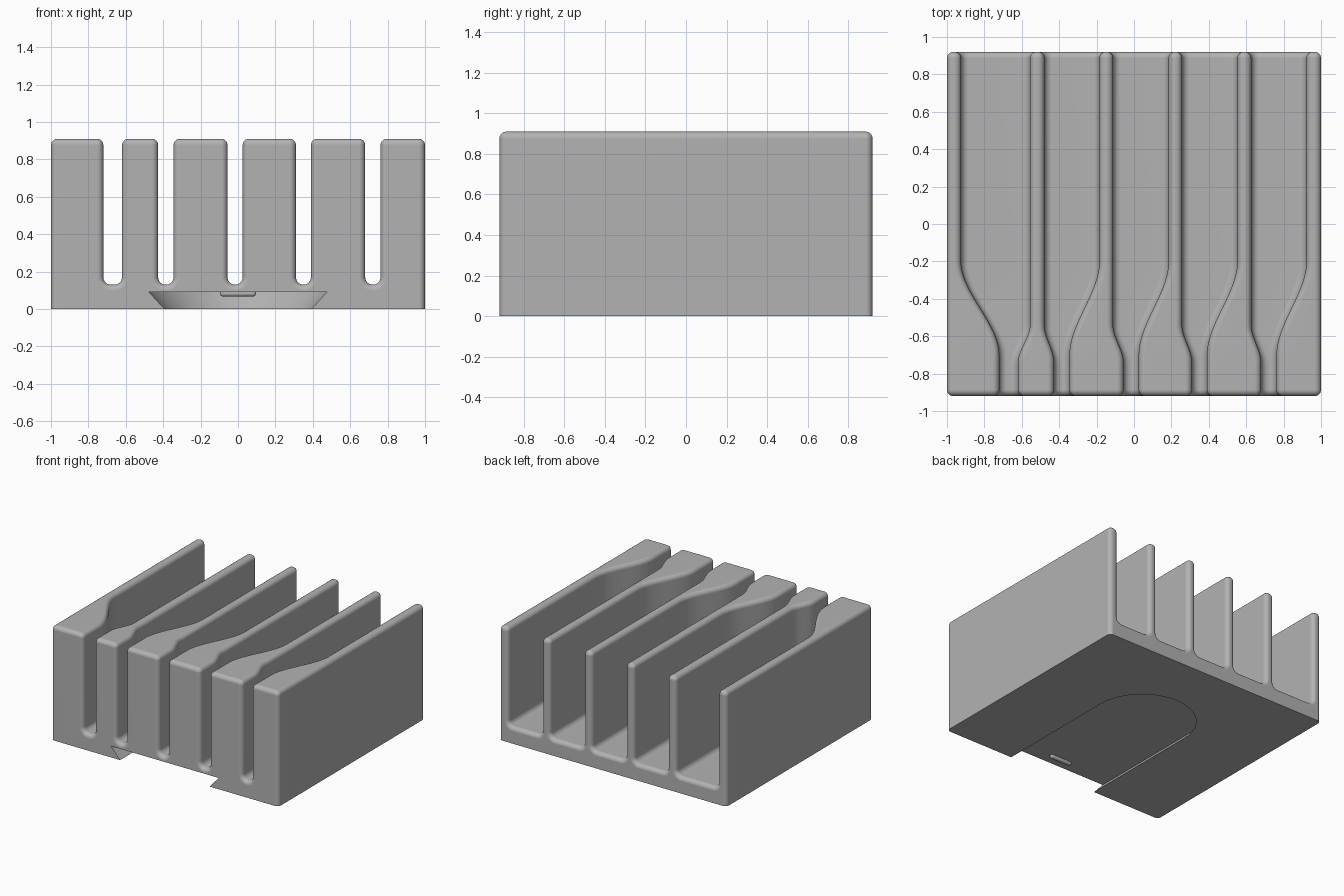
import bpy, bmesh, math

cube = bpy.data.objects.get("Cube")
if cube:
    bpy.data.objects.remove(cube, do_unlink=True)

W, D, H = 1.0, 0.92, 0.91        # half width, half depth, height
FLOOR, FILLET, EDGE = 0.13, 0.04, 0.034
LONG, SHORT = (-0.2, -0.7), (-0.54, -0.74)   # y ranges of the side bends

# Each slot: (x at back, x at front, bend) for its two sides
SLOTS = [
    ((-0.925, -0.72, LONG), (-0.556, -0.62, SHORT)),
    ((-0.479, -0.427, SHORT), (-0.185, -0.345, LONG)),
    ((-0.112, -0.056, SHORT), (0.185, 0.025, LONG)),
    ((0.257, 0.31, SHORT), (0.553, 0.39, LONG)),
    ((0.627, 0.68, SHORT), (0.922, 0.762, LONG)),
]

grey = bpy.data.materials.new("grey plastic")
grey.use_nodes = True
colour = (0.45, 0.45, 0.45, 1)
grey.diffuse_color = colour
grey.node_tree.nodes["Principled BSDF"].inputs["Base Color"].default_value = colour


def side_x(side, y):
    """Position of a slot side at depth y, following a smooth S bend."""
    back, front, (y0, y1) = side
    t = min(max((y - y0) / (y1 - y0), 0), 1)
    return back + (front - back) * t * t * (3 - 2 * t)


def arc(cx, cz, r, start, end, n=6):
    angles = [math.radians(start + (end - start) * i / n) for i in range(n + 1)]
    return [(cx + r * math.cos(a), cz + r * math.sin(a)) for a in angles]


def section(y, e):
    """Comb-shaped cross-section at depth y, shrunk by e at the rounded ends."""
    sides = [-W] + [side_x(s, y) for pair in SLOTS for s in pair] + [W]
    pts = [(-W + e, 0)]
    for i in range(0, len(sides), 2):
        left, right = sides[i], sides[i + 1]
        pts += arc(left + EDGE, H - EDGE, EDGE - e, 180, 90)
        pts += arc(right - EDGE, H - EDGE, EDGE - e, 90, 0)
        if i + 2 < len(sides):
            pts += arc(right + FILLET, FLOOR + FILLET, FILLET + e, 180, 270)
            pts += arc(sides[i + 2] - FILLET, FLOOR + FILLET, FILLET + e, 270, 360)
    return pts + [(W - e, 0)]


def loft(name, loops):
    """Skin a list of closed loops and cap both ends."""
    bm = bmesh.new()
    rings = [[bm.verts.new(p) for p in loop] for loop in loops]
    n = len(rings[0])
    for a, b in zip(rings, rings[1:]):
        for i in range(n):
            j = (i + 1) % n
            bm.faces.new((a[i], a[j], b[j], b[i]))
    bm.faces.new(rings[0])
    bm.faces.new(rings[-1])
    bmesh.ops.recalc_face_normals(bm, faces=bm.faces)
    mesh = bpy.data.meshes.new(name)
    bm.to_mesh(mesh)
    bm.free()
    mesh.materials.append(grey)
    obj = bpy.data.objects.new(name, mesh)
    bpy.context.collection.objects.link(obj)
    return obj


def activate(obj):
    bpy.ops.object.select_all(action='DESELECT')
    obj.select_set(True)
    bpy.context.view_layer.objects.active = obj


# Body: sections along the depth, closely spaced in bends and rounded ends
ROUND = EDGE - 0.001
ends = [math.radians(90 * i / 6) for i in range(7)]
stations = [(-D + ROUND * (1 - math.cos(a)), ROUND * (1 - math.sin(a))) for a in ends]
stations += [(-0.76 + 0.02 * i, 0) for i in range(30)]
stations += [(-y, e) for y, e in reversed(stations[:7])]
body = loft("organizer_body",
            [[(x, y, z) for x, z in section(y, e)] for y, e in stations])


# Underside mounting pocket: dovetail channel with a round far end
def channel(r, z):
    pts = [(-r, -1.2, z), (r, -1.2, z)]
    return pts + [(x, y, z) for x, y in arc(0, 0.09, r, 0, 180, 40)]


cutter = loft("pocket_cutter", [channel(0.375, -0.02), channel(0.475, 0.09)])
cutter.hide_render = True
cut = body.modifiers.new("pocket", 'BOOLEAN')
cut.object = cutter
cut.operation = 'DIFFERENCE'
cut.solver = 'EXACT'
activate(body)
bpy.ops.object.modifier_apply(modifier=cut.name)
bpy.data.objects.remove(cutter, do_unlink=True)
bpy.ops.object.shade_smooth_by_angle(angle=math.radians(30))
normals = body.modifiers.new("even_normals", 'WEIGHTED_NORMAL')
normals.keep_sharp = True

# Small rounded locking ridge on the pocket ceiling
bpy.ops.mesh.primitive_cube_add(size=1, location=(0, -0.83, 0.085))
ridge = bpy.context.object
ridge.name = "locking_ridge"
ridge.scale = (0.19, 0.035, 0.036)
bpy.ops.object.transform_apply(location=False, rotation=False, scale=True)
ridge.data.materials.append(grey)
bevel = ridge.modifiers.new("round", 'BEVEL')
bevel.width = 0.014
bevel.segments = 4
bpy.ops.object.shade_smooth_by_angle(angle=math.radians(40))
